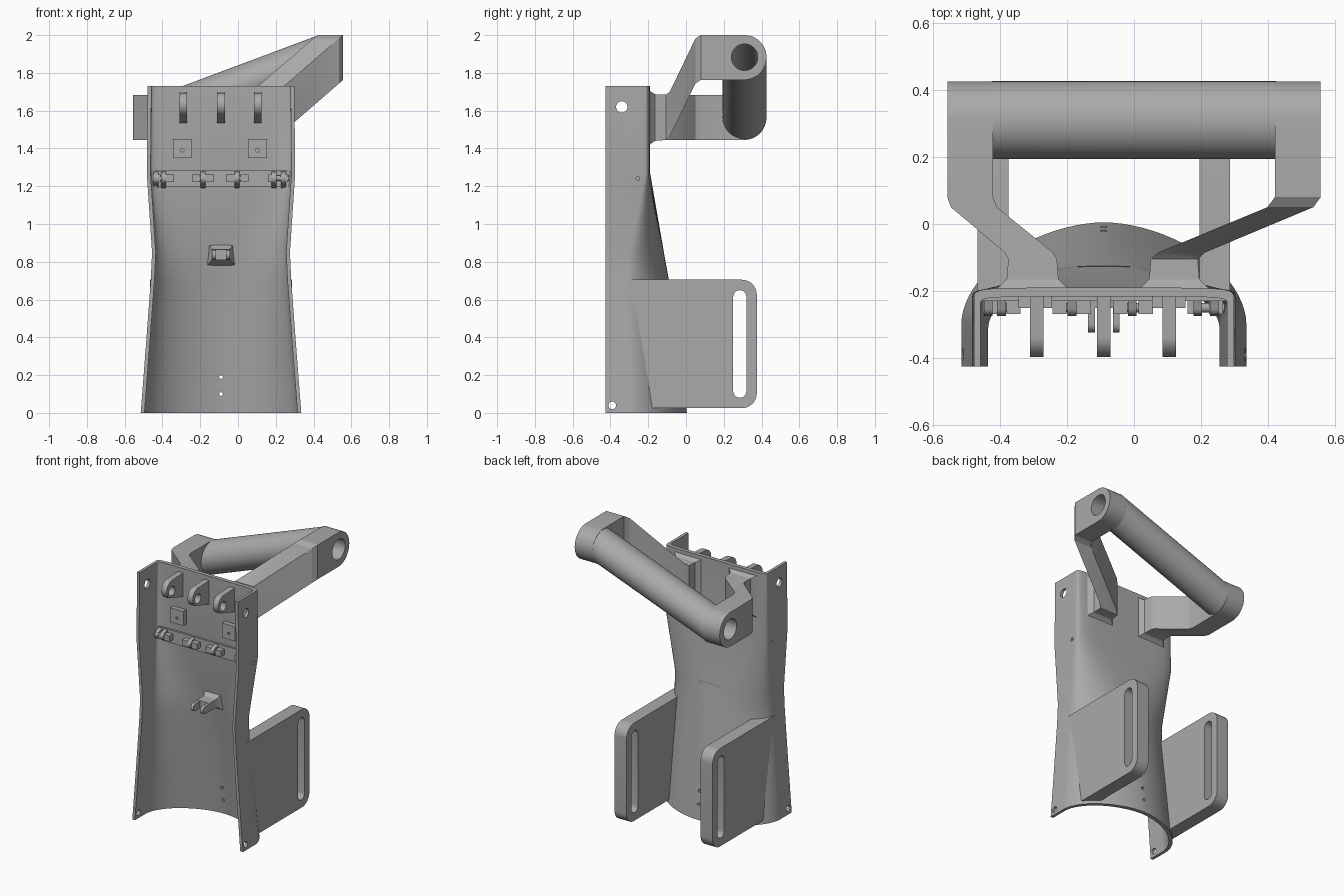
import bpy, bmesh
from math import sin, cos, pi, radians
from mathutils import Vector

cube = bpy.data.objects.get("Cube")
if cube:
    bpy.data.objects.remove(cube)

CX = -0.09          # centre line of the shell
FRONT = -0.425      # front lip of the shell
parts = []

grey = bpy.data.materials.new("plain_grey")
grey.use_nodes = True
grey.diffuse_color = (0.4, 0.4, 0.4, 1)
grey.node_tree.nodes["Principled BSDF"].inputs["Base Color"].default_value = (0.4, 0.4, 0.4, 1)


def loft(name, rings, keep=True):
    """Skin a list of equal closed rings and cap both ends."""
    bm = bmesh.new()
    loops = [[bm.verts.new(p) for p in ring] for ring in rings]
    n = len(loops[0])
    for a, b in zip(loops, loops[1:]):
        for i in range(n):
            j = (i + 1) % n
            bm.faces.new((a[i], a[j], b[j], b[i]))
    bm.faces.new(loops[0][::-1])
    bm.faces.new(loops[-1])
    bmesh.ops.recalc_face_normals(bm, faces=bm.faces)
    mesh = bpy.data.meshes.new(name)
    bm.to_mesh(mesh)
    bm.free()
    mesh.materials.append(grey)
    obj = bpy.data.objects.new(name, mesh)
    bpy.context.scene.collection.objects.link(obj)
    if keep:
        parts.append(obj)
    else:
        obj.hide_render = True
    return obj


def arc(cy, cz, r, start, end, steps=10):
    angles = [radians(start + (end - start) * i / steps) for i in range(steps + 1)]
    return [(cy + r * cos(a), cz + r * sin(a)) for a in angles]


def circle(cy, cz, r, steps=32):
    return arc(cy, cz, r, 0, 360, steps)[:-1]


def prism(name, profile, x0, x1, keep=True):
    """Extrude a (y, z) profile along x."""
    return loft(name, [[(x, y, z) for y, z in profile] for x in (x0, x1)], keep)


def box(name, x0, x1, y0, y1, z0, z1):
    return prism(name, [(y0, z0), (y1, z0), (y1, z1), (y0, z1)], x0, x1)


def rect_loft(name, stations):
    """Loft rectangles given as (y, x0, x1, z0, z1)."""
    return loft(name, [[(x0, y, z0), (x1, y, z0), (x1, y, z1), (x0, y, z1)]
                       for y, x0, x1, z0, z1 in stations])


def cut(targets, cutter):
    for obj in targets:
        mod = obj.modifiers.new("cut", "BOOLEAN")
        mod.operation, mod.solver, mod.object = "DIFFERENCE", "EXACT", cutter
        bpy.context.view_layer.objects.active = obj
        bpy.ops.object.modifier_apply(modifier=mod.name)
    bpy.data.objects.remove(cutter)


# Shell: round at the bottom, square at the top
def u_curve(z, half, y0, back, n):
    pts = [(CX + half, FRONT, z)]
    for i in range(41):
        t = pi * i / 40
        c, s = cos(t), max(sin(t), 0)
        x = half * abs(c) ** (2 / n) * (1 if c > 0 else -1)
        pts.append((CX + x, y0 + (back - y0) * s ** (2 / n), z))
    return pts + [(CX - half, FRONT, z)]


sections = [(0, .425, -.295, .005, 1.8), (.35, .398, -.3, -.04, 1.8),
            (.7, .372, -.305, -.09, 1.8), (.85, .365, -.3, -.117, 1.9),
            (1.27, .393, -.24, -.19, 7), (1.73, .388, -.24, -.19, 7)]
shell = loft("shell", [u_curve(z, w, y, b, n) + u_curve(z, w - .02, y - .01, b - .027, n)[::-1]
                       for z, w, y, b, n in sections])
for y, z, r in ((-.34, 1.62, .03), (-.39, .04, .02), (-.255, 1.24, .01)):
    cut([shell], prism("side_hole_cutter", circle(y, z, r), -1, 1, False))
for z in (.1, .19):
    rings = [[(CX + a, y, z + b) for a, b in circle(0, 0, .01, 12)] for y in (-.2, .2)]
    cut([shell], loft("back_hole_cutter", rings, False))

# Slotted side plates
for side, label in ((1, "left"), (-1, "right")):
    rings = []
    for off, low, high in ((.285, -.1, -.19), (.377, -.19, -.31)):
        outline = ([(low, .025)] + arc(.295, .105, .08, -90, 0)
                   + arc(.295, .625, .08, 0, 90) + [(high, .705)])
        rings.append([(CX + side * off, y, z) for y, z in outline])
    plate = loft(label + "_strap_plate", rings)
    slot = arc(.285, .115, .035, 180, 360) + arc(.285, .615, .035, 0, 180)
    cut([plate], prism("slot_cutter", slot, -1, 1, False))


# Handle: two cranked arms with round ends and a slanted bar
def arm(name, root, tip, z_tip):
    (r0, r1), (t0, t1), zr = root, tip, 1.565
    st = [(-.205, r0 - .055, r1 + .055, zr - .165, zr + .15),
          (-.185, r0 - .025, r1 + .025, zr - .14, zr + .135),
          (-.165, r0 - .005, r1 + .005, zr - .125, zr + .122),
          (-.105, r0, r1, zr - .12, zr + .12)]
    for y, f in ((-.085, .06), (.05, .94), (.08, 1)):
        zc = zr + (z_tip - zr) * f
        st.append((y, r0 + (t0 - r0) * f, r1 + (t1 - r1) * f, zc - .12, zc + .118))
    for i in range(13):
        a = radians(87 * i / 12)
        st.append((.31 + .116 * sin(a), t0, t1, z_tip - .12 * cos(a), z_tip + .117 * cos(a)))
    return rect_loft(name, st)


LOW, HIGH = 1.565, 1.883
right_arm = arm("right_handle_arm", (-.375, -.23), (-.557, -.42), LOW)
left_arm = arm("left_handle_arm", (.05, .19), (.42, .557), HIGH)


def bar_rings(stations, r):
    return [[(x, y, z) for y, z in circle(.31, zc, r, 48)] for x, zc in stations]


bar = loft("handle_bar", bar_rings([(-.425, LOW), (.425, HIGH)], .116))
cut([right_arm, left_arm, bar],
    loft("bore_cutter", bar_rings([(-.7, LOW), (-.42, LOW), (.42, HIGH), (.7, HIGH)], .07), False))

# Three pin lugs at the top
for i, x in enumerate((-.29, CX, .105)):
    profile = [(-.205, 1.70)] + arc(-.335, 1.632, .062, 90, 235, 16) + [(-.205, 1.53)]
    lug = prism(f"pin_lug_{i + 1}", profile, x - .02, x + .02)
    cut([lug], prism("lug_hole_cutter", circle(-.34, 1.62, .032), -1, 1, False))

# Square bosses with a pilot hole
for x, label in ((-.295, "right"), (.103, "left")):
    boss = box(label + "_square_boss", x - .05, x + .05, -.25, -.205, 1.35, 1.45)
    rings = [[(x + a, y, 1.39 + b) for a, b in circle(0, 0, .009, 12)] for y in (-.3, -.235)]
    cut([boss], loft("boss_hole_cutter", rings, False))

# Hinge strip with knuckles and pins
box("hinge_strip", -.455, .275, -.23, -.205, 1.195, 1.285)
for i, x in enumerate((-.43, -.36, -.222, -.15, -.04, .035, .18, .245)):
    box(f"hinge_block_{i + 1}", x - .021, x + .021, -.268, -.22, 1.222, 1.262)
for i, x in enumerate((-.435, -.395, -.185, -.005, .19, .24)):
    knuckle = [(-.215, 1.285)] + arc(-.245, 1.242, .03, 90, 270) + [(-.215, 1.19)]
    prism(f"hinge_knuckle_{i + 1}", knuckle, x - .013, x + .013)
for i, (x0, x1) in enumerate(((-.45, -.345), (-.24, -.13), (-.055, .055), (.16, .27))):
    prism(f"hinge_pin_{i + 1}", circle(-.25, 1.242, .014, 16), x0, x1)

# Flared clevis at the waist
rect_loft("clevis_base", [(-.125, CX - .08, CX + .08, .775, .905),
                          (-.155, CX - .06, CX + .06, .795, .885),
                          (-.18, CX - .048, CX + .048, .81, .868),
                          (-.25, CX - .046, CX + .046, .81, .865)])
for side, label in ((1, "left"), (-1, "right")):
    x = CX + side * .037
    prong = [(-.24, .863)] + arc(-.298, .837, .026, 90, 270) + [(-.24, .811)]
    prism(label + "_clevis_prong", prong, x - .01, x + .01)

# Smooth curved surfaces, keep hard edges
bpy.ops.object.select_all(action="DESELECT")
for obj in parts:
    obj.select_set(True)
bpy.context.view_layer.objects.active = shell
bpy.ops.object.shade_smooth_by_angle(angle=radians(30))
